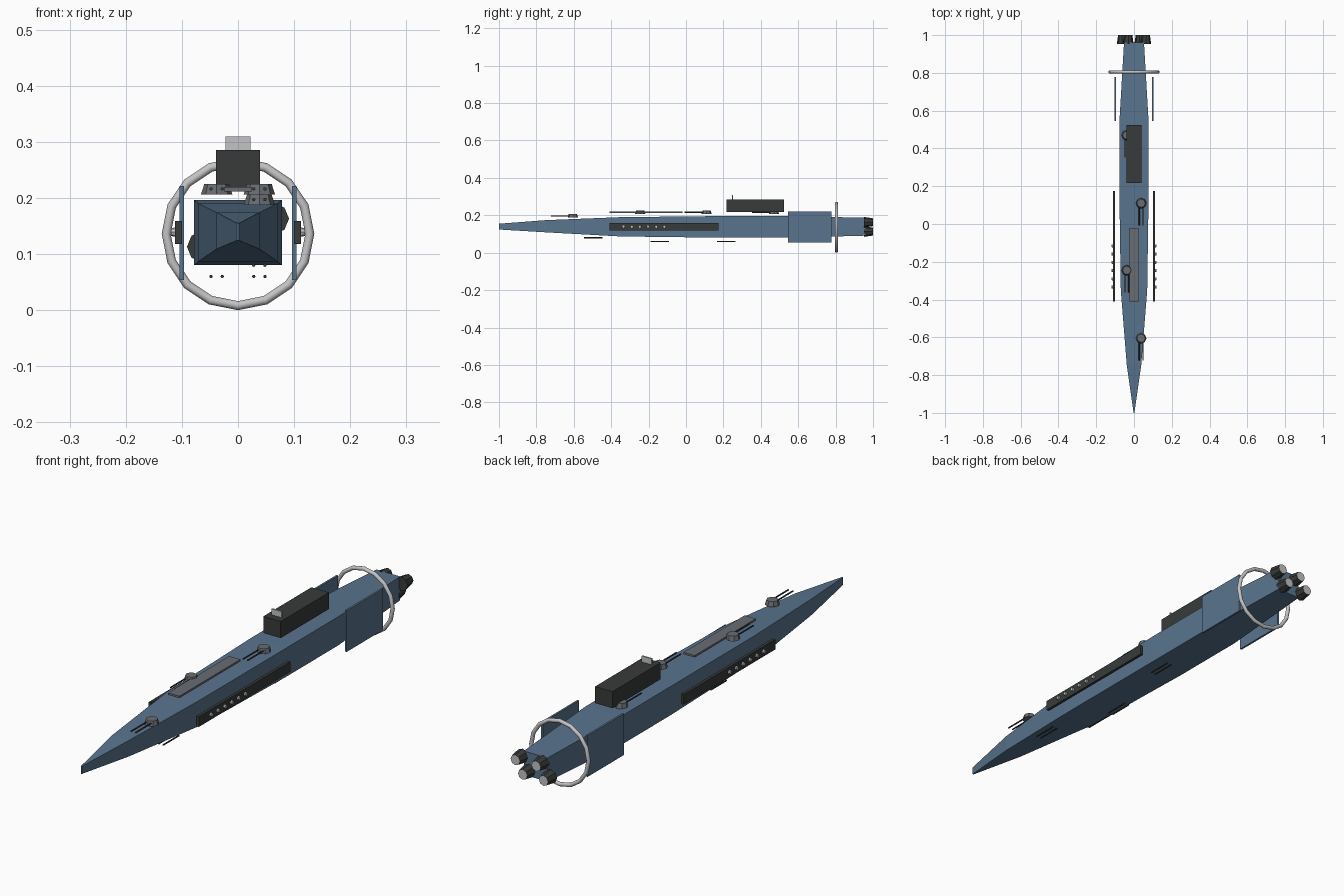
import bpy, bmesh, math
from mathutils import Matrix, Vector

old = bpy.data.objects.get("Cube")
if old:
    bpy.data.objects.remove(old)


def material(name, rgb):
    m = bpy.data.materials.new(name)
    m.use_nodes = True
    color = (*rgb, 1)
    m.diffuse_color = color
    m.node_tree.nodes["Principled BSDF"].inputs["Base Color"].default_value = color
    return m


BLUE = material("hull_blue", (0.10, 0.175, 0.27))
DARK = material("charcoal", (0.038, 0.044, 0.042))
STEEL = material("steel_grey", (0.14, 0.15, 0.165))
LIGHT = material("light_grey", (0.55, 0.55, 0.57))


def finish(bm, name, *mats):
    bmesh.ops.recalc_face_normals(bm, faces=bm.faces)
    mesh = bpy.data.meshes.new(name)
    bm.to_mesh(mesh)
    bm.free()
    for m in mats:
        mesh.materials.append(m)
    ob = bpy.data.objects.new(name, mesh)
    bpy.context.collection.objects.link(ob)
    return ob


def box(name, low, high, mat):
    low, high = Vector(low), Vector(high)
    bm = bmesh.new()
    place = Matrix.Translation((low + high) / 2) @ Matrix.Diagonal((*(high - low), 1))
    bmesh.ops.create_cube(bm, size=1, matrix=place)
    return finish(bm, name, mat)


def cone(bm, start, end, r1, r2, sides):
    """Add a capped cone between two points."""
    start, end = Vector(start), Vector(end)
    axis = end - start
    turn = axis.to_track_quat('Z', 'Y').to_matrix().to_4x4()
    bmesh.ops.create_cone(bm, cap_ends=True, segments=sides, radius1=r1, radius2=r2,
                          depth=axis.length,
                          matrix=Matrix.Translation((start + end) / 2) @ turn)


# Hull: rectangular sections of (y, half width, bottom, top)
sections = [(-1, 0.002, 0.124, 0.155), (-0.75, 0.038, 0.109, 0.174),
            (-0.35, 0.070, 0.087, 0.190), (0.2, 0.078, 0.080, 0.196),
            (0.53, 0.078, 0.080, 0.196), (0.96, 0.053, 0.091, 0.187)]
bm = bmesh.new()
rings = [[bm.verts.new((x, y, z)) for x, z in ((-w, b), (w, b), (w, t), (-w, t))]
         for y, w, b, t in sections]
for a, b in zip(rings, rings[1:]):
    for i in range(4):
        j = (i + 1) % 4
        bm.faces.new((a[i], a[j], b[j], b[i]))
bm.faces.new(rings[0])
bm.faces.new(rings[-1])
finish(bm, "hull", BLUE)

# Bridge, sensor panel and deck plate
box("bridge", (-0.039, 0.217, 0.218), (0.039, 0.525, 0.285), DARK)
box("sensor_panel", (-0.022, 0.246, 0.284), (0.022, 0.252, 0.309), LIGHT)
box("deck_plate", (-0.025, -0.41, 0.211), (0.025, -0.02, 0.219), STEEL)

# Side fins and broadside batteries
for side, s in (("left", 1), ("right", -1)):
    box(side + "_fin", (s * 0.1 - 0.004, 0.545, 0.054), (s * 0.1 + 0.004, 0.777, 0.221), BLUE)
    box(side + "_battery", (s * 0.106 - 0.006, -0.41, 0.118),
        (s * 0.106 + 0.006, 0.175, 0.159), DARK)
    bm = bmesh.new()
    for i in range(6):
        y = -0.334 + i * 0.0437
        cone(bm, (s * 0.108, y, 0.139), (s * 0.119, y, 0.139), 0.009, 0.007, 8)
    finish(bm, side + "_battery_ports", LIGHT)


def barrels(name, x, y, z, length):
    bm = bmesh.new()
    for dx in (-0.01, 0.01):
        cone(bm, (x + dx, y, z), (x + dx, y - length, z), 0.003, 0.003, 8)
    finish(bm, name, DARK)


# Deck turrets with twin barrels
for i, (x, y, z) in enumerate([(0.038, -0.605, 0.187), (-0.038, -0.245, 0.206),
                               (0.038, 0.11, 0.206), (-0.038, 0.47, 0.206)]):
    bm = bmesh.new()
    cone(bm, (x, y, z), (x, y, z + 0.019), 0.028, 0.022, 8)
    finish(bm, f"turret_{i + 1}", STEEL)
    barrels(f"turret_barrels_{i + 1}", x, y, z + 0.010, 0.117)

# Belly guns
for i, (x, y, z) in enumerate([(0.038, -0.446, 0.080), (-0.038, -0.09, 0.060),
                               (0.038, 0.265, 0.060)]):
    barrels(f"belly_guns_{i + 1}", x, y, z, 0.1)

# Stern ring
bm = bmesh.new()
major, minor, around, tube = 0.128, 0.008, 16, 12
loops = []
for i in range(around):
    a = math.tau * i / around
    loop = []
    for j in range(tube):
        b = math.tau * j / tube
        r = major + minor * math.cos(b)
        loop.append(bm.verts.new((r * math.cos(a), 0.805 + minor * math.sin(b),
                                  0.136 + r * math.sin(a))))
    loops.append(loop)
for i in range(around):
    p, q = loops[i], loops[(i + 1) % around]
    for j in range(tube):
        k = (j + 1) % tube
        bm.faces.new((p[j], p[k], q[k], q[j]))
ring = finish(bm, "stern_ring", LIGHT)
bpy.ops.object.select_all(action='DESELECT')
ring.select_set(True)
bpy.context.view_layer.objects.active = ring
bpy.ops.object.shade_smooth_by_angle(angle=math.radians(35))

# Engines: dark bells with light rear faces
for i, (x, z) in enumerate([(0.063, 0.163), (-0.03, 0.163), (0.03, 0.113), (-0.063, 0.113)]):
    bm = bmesh.new()
    cone(bm, (x, 0.953, z), (x, 1, z), 0.028, 0.021, 8)
    bmesh.ops.recalc_face_normals(bm, faces=bm.faces)
    for f in bm.faces:
        f.material_index = int(f.normal.y > 0.9)
    finish(bm, f"engine_{i + 1}", DARK, LIGHT)
